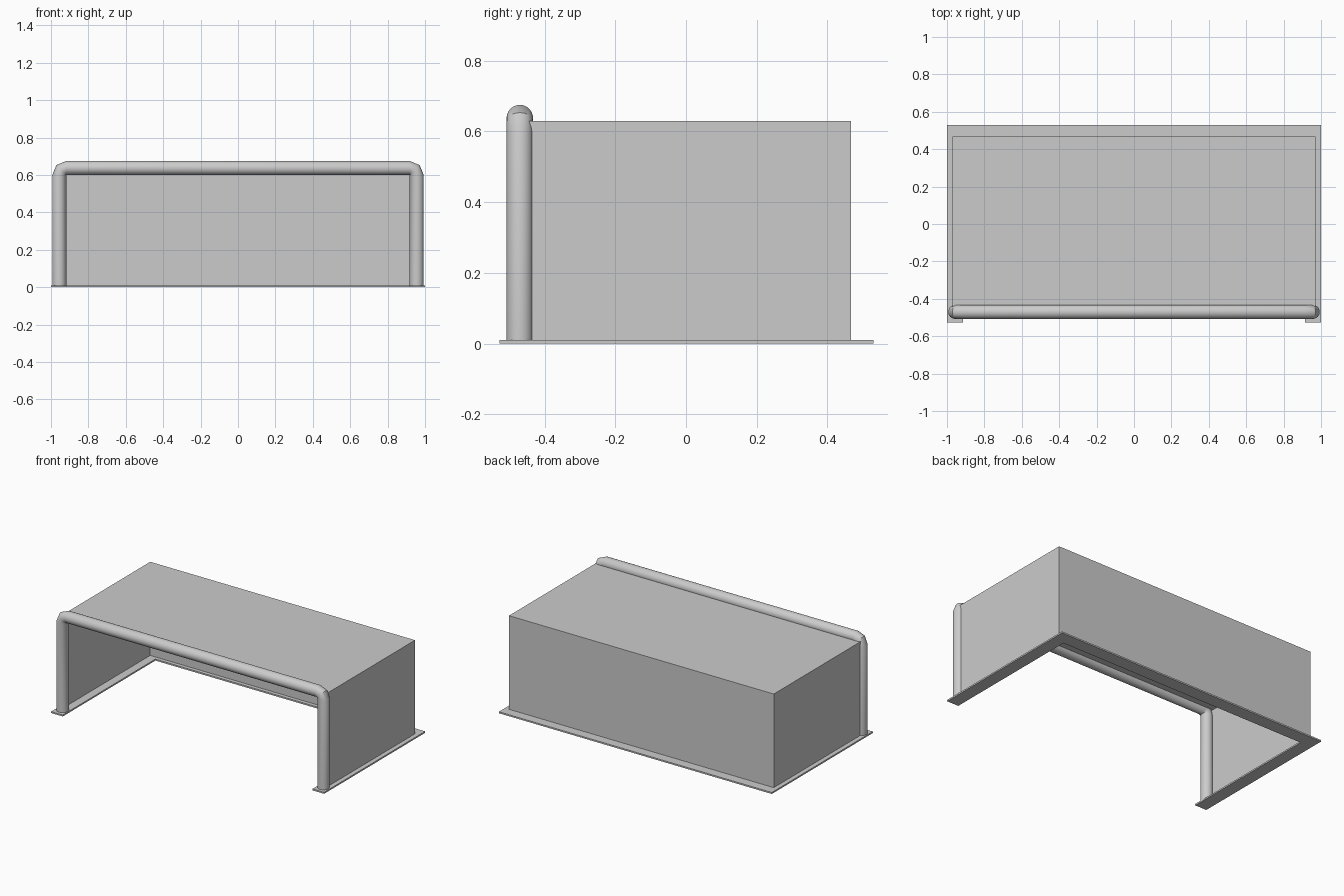
import bpy, bmesh, math
from mathutils import Vector

if "Cube" in bpy.data.objects:
    bpy.data.objects.remove(bpy.data.objects["Cube"])

R = 0.0375               # tube radius
FRONT_Y = -0.47          # plane of the tube frame
INNER_X, INNER_Z = 0.918, 0.60
SIDES = 24
BASE_H = 0.01


def make_object(name, bm):
    bmesh.ops.recalc_face_normals(bm, faces=bm.faces)
    me = bpy.data.meshes.new(name)
    bm.to_mesh(me)
    bm.free()
    ob = bpy.data.objects.new(name, me)
    bpy.context.collection.objects.link(ob)
    return ob


# Ground frame: U-shaped flat plate open at the front
bm = bmesh.new()
outline = [(-1, -0.527), (-0.915, -0.527), (-0.915, 0.442), (0.915, 0.442),
           (0.915, -0.527), (1, -0.527), (1, 0.53), (-1, 0.53)]
face = bm.faces.new([bm.verts.new((x, y, 0)) for x, y in outline])
ext = bmesh.ops.extrude_face_region(bm, geom=[face])
bmesh.ops.translate(bm, vec=(0, 0, BASE_H),
                    verts=[v for v in ext["geom"] if isinstance(v, bmesh.types.BMVert)])
make_object("ground_frame", bm)

# Goal frame: tube swept up one post, across the crossbar and down the other
stations = [(-INNER_X - R, BASE_H, 180)]
for sign, angles in ((-1, (180, 135, 90)), (1, (90, 45, 0))):
    for a in angles:
        t = math.radians(a)
        stations.append((sign * INNER_X + R * math.cos(t), INNER_Z + R * math.sin(t), a))
stations.append((INNER_X + R, BASE_H, 0))

bm = bmesh.new()
rings = []
for x, z, a in stations:
    out = Vector((math.cos(math.radians(a)), 0, math.sin(math.radians(a))))
    ring = []
    for i in range(SIDES):
        t = 2 * math.pi * i / SIDES
        ring.append(bm.verts.new(Vector((x, FRONT_Y, z)) + out * R * math.cos(t)
                                 + Vector((0, R * math.sin(t), 0))))
    rings.append(ring)
for r0, r1 in zip(rings, rings[1:]):
    for i in range(SIDES):
        j = (i + 1) % SIDES
        bm.faces.new((r0[i], r0[j], r1[j], r1[i]))
bm.faces.new(rings[0])
bm.faces.new(rings[-1])
frame = make_object("goal_frame", bm)
bpy.context.view_layer.objects.active = frame
frame.select_set(True)
bpy.ops.object.shade_smooth_by_angle(angle=math.radians(30))

# Net: thin sheets for the two sides, back and roof
bm = bmesh.new()
X, Y0, Y1, Z0, Z1 = 0.97, FRONT_Y, 0.467, BASE_H, 0.63
v = {(x, y, z): bm.verts.new((x, y, z)) for x in (-X, X) for y in (Y0, Y1) for z in (Z0, Z1)}
for x in (-X, X):
    bm.faces.new([v[x, Y0, Z0], v[x, Y1, Z0], v[x, Y1, Z1], v[x, Y0, Z1]])
bm.faces.new([v[-X, Y1, Z0], v[X, Y1, Z0], v[X, Y1, Z1], v[-X, Y1, Z1]])
bm.faces.new([v[-X, Y0, Z1], v[X, Y0, Z1], v[X, Y1, Z1], v[-X, Y1, Z1]])
make_object("net", bm)
